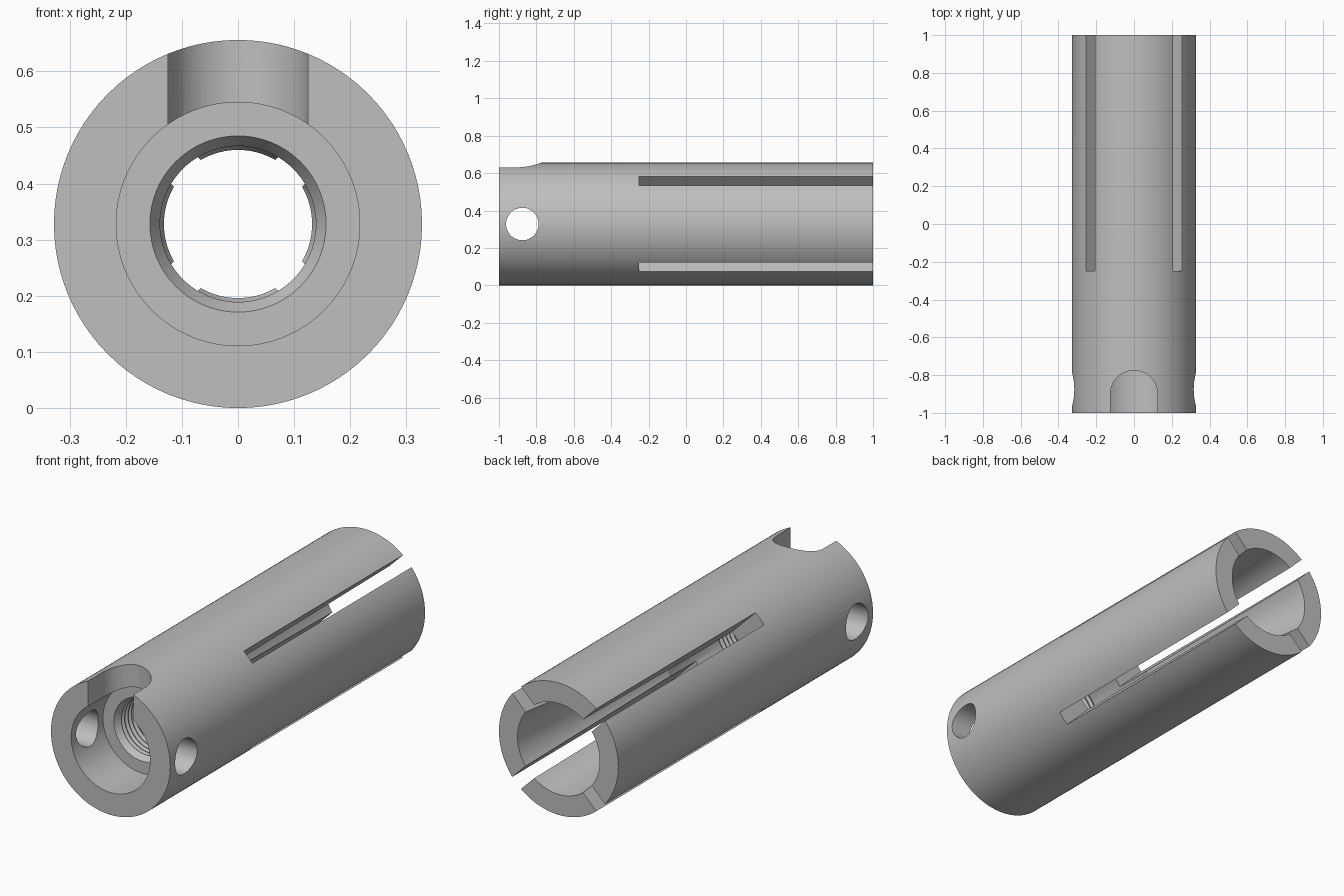
import bpy, bmesh, math
from mathutils import Matrix, Vector

cube = bpy.data.objects.get("Cube")
if cube:
    bpy.data.objects.remove(cube, do_unlink=True)

R = 0.328          # outer radius, also the axis height
SEGMENTS = 96

steel = bpy.data.materials.new("plain_grey_steel")
steel.use_nodes = True
grey = (0.52, 0.52, 0.52, 1)
steel.diffuse_color = grey
steel.node_tree.nodes["Principled BSDF"].inputs["Base Color"].default_value = grey


def make_object(name, bm):
    bmesh.ops.recalc_face_normals(bm, faces=bm.faces)
    mesh = bpy.data.meshes.new(name)
    bm.to_mesh(mesh)
    bm.free()
    mesh.materials.append(steel)
    obj = bpy.data.objects.new(name, mesh)
    bpy.context.collection.objects.link(obj)
    return obj


def lathe(name, profile):
    """Spin a closed (radius, y) outline around the sleeve axis."""
    bm = bmesh.new()
    rings = []
    for i in range(SEGMENTS):
        a = math.tau * i / SEGMENTS
        rings.append([bm.verts.new((r * math.cos(a), y, R + r * math.sin(a)))
                      for r, y in profile])
    n = len(profile)
    for i in range(SEGMENTS):
        a, b = rings[i], rings[(i + 1) % SEGMENTS]
        for j in range(n):
            k = (j + 1) % n
            bm.faces.new((a[j], a[k], b[k], b[j]))
    return make_object(name, bm)


# Sleeve outline: counterbore, thread lead-in, thread grooves, lip, tapered bore
profile = [(R, -1), (R, 1), (0.226, 1), (0.132, -0.04), (0.143, -0.06), (0.143, -0.45)]
turns, start, end = 10, -0.45, -0.72
pitch = (end - start) / turns
for t in range(turns):
    y = start + t * pitch
    profile += [(0.152, y + 0.35 * pitch), (0.152, y + 0.5 * pitch),
                (0.139, y + 0.85 * pitch), (0.139, y + pitch)]
profile += [(0.157, -0.75), (0.217, -0.75), (0.217, -1)]
sleeve = lathe("slotted_sleeve", profile)


def slot_cutter(angle):
    """Bar across the whole diameter, open at the back."""
    bm = bmesh.new()
    y0, y1 = -0.25, 1.1
    bmesh.ops.create_cube(bm, size=1)
    bmesh.ops.scale(bm, vec=(0.067, y1 - y0, 1), verts=bm.verts)
    bmesh.ops.rotate(bm, matrix=Matrix.Rotation(angle, 3, "Y"), verts=bm.verts)
    bmesh.ops.translate(bm, vec=(0, (y0 + y1) / 2, R), verts=bm.verts)
    return make_object("slot_cutter", bm)


def notch_cutter():
    """Round-ended notch in the top of the front rim."""
    bm = bmesh.new()
    r, steps = 0.125, 32
    outline = [(-r, -1.1), (r, -1.1)]
    outline += [(r * math.cos(math.pi * i / steps), -0.9 + r * math.sin(math.pi * i / steps))
                for i in range(steps + 1)]
    face = bm.faces.new([bm.verts.new((x, y, R)) for x, y in outline])
    top = bmesh.ops.extrude_face_region(bm, geom=[face])["geom"]
    bmesh.ops.translate(bm, vec=(0, 0, 0.5),
                        verts=[v for v in top if isinstance(v, bmesh.types.BMVert)])
    return make_object("notch_cutter", bm)


def cross_hole_cutter():
    """Pin hole through both side walls."""
    bm = bmesh.new()
    place = Matrix.Translation(Vector((0, -0.875, R))) @ Matrix.Rotation(math.pi / 2, 4, "Y")
    bmesh.ops.create_cone(bm, cap_ends=True, segments=48, radius1=0.087,
                          radius2=0.087, depth=1, matrix=place)
    return make_object("cross_hole_cutter", bm)


# Cut the slots, the notch and the cross hole
bpy.ops.object.select_all(action="DESELECT")
bpy.context.view_layer.objects.active = sleeve
sleeve.select_set(True)
for cutter in (slot_cutter(math.pi / 4), slot_cutter(-math.pi / 4),
               notch_cutter(), cross_hole_cutter()):
    cutter.hide_render = True
    mod = sleeve.modifiers.new("cut", "BOOLEAN")
    mod.operation = "DIFFERENCE"
    mod.solver = "EXACT"
    mod.object = cutter
    bpy.ops.object.modifier_apply(modifier=mod.name)
    bpy.data.objects.remove(cutter, do_unlink=True)

bpy.ops.object.shade_smooth_by_angle(angle=math.radians(30))
